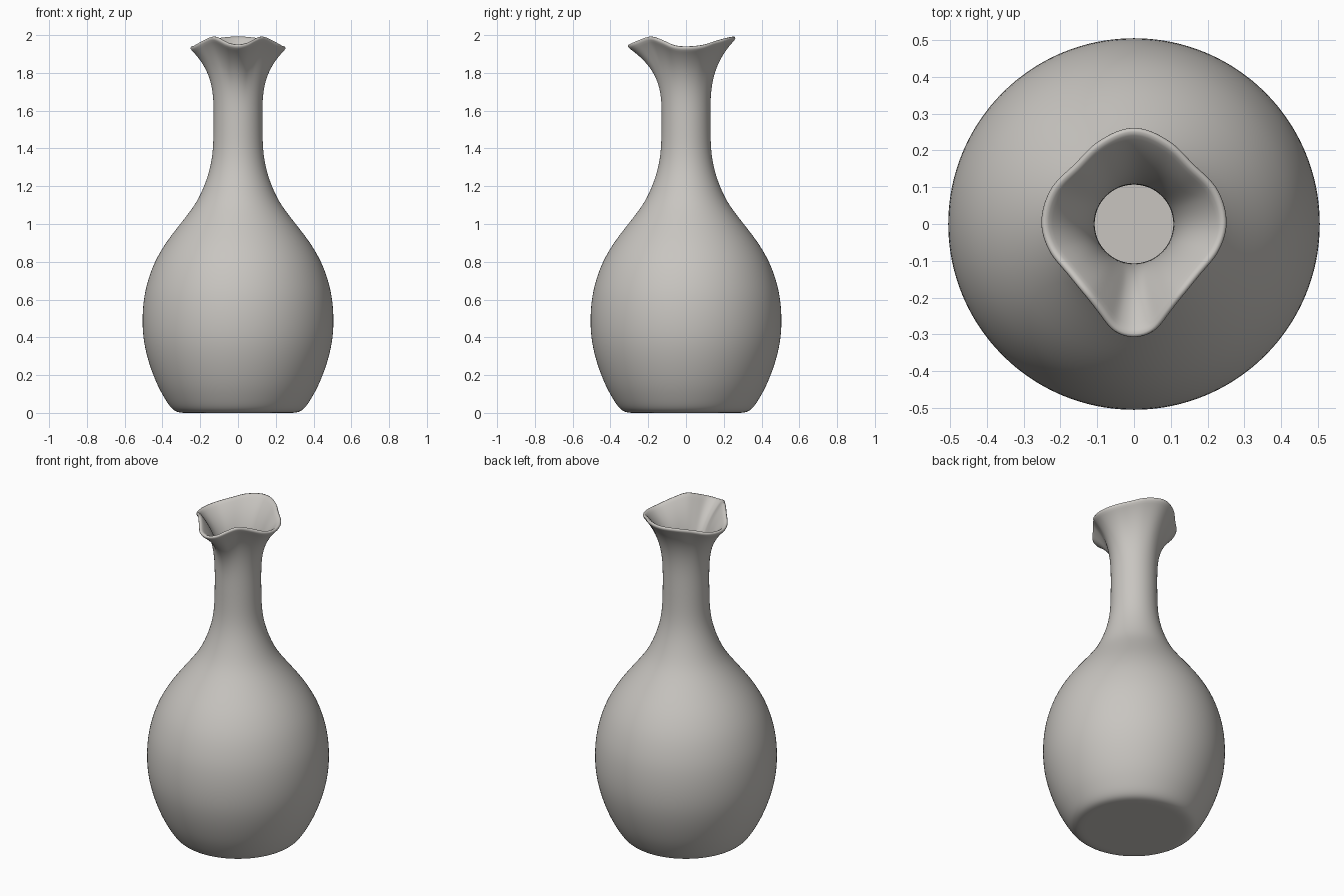
import bpy, bmesh, math

if "Cube" in bpy.data.objects:
    bpy.data.objects.remove(bpy.data.objects["Cube"])

SEG = 96          # segments around
NECK_Z = 1.56     # where the round neck starts to flare
NECK_R = 0.129

# body profile (radius, height), from the foot edge up to the neck
BODY = [(0.29, 0.0), (0.325, 0.006), (0.355, 0.028), (0.39, 0.08), (0.43, 0.155),
        (0.47, 0.26), (0.497, 0.37), (0.506, 0.48), (0.50, 0.59), (0.48, 0.69),
        (0.44, 0.80), (0.375, 0.91), (0.29, 1.02), (0.217, 1.12), (0.168, 1.23),
        (0.141, 1.33), (0.131, 1.43), (NECK_R, NECK_Z)]

# half of the pinched rim: (angle from the front in degrees, radius, height)
RIM = [(0, 0.315, 1.953), (11, 0.303, 1.963), (22, 0.266, 1.985), (35, 0.241, 2.0),
       (53, 0.232, 1.982), (74, 0.249, 1.952), (90, 0.258, 1.945), (112, 0.252, 1.953),
       (135, 0.235, 1.975), (157, 0.251, 1.992), (180, 0.268, 1.998)]


def smooth(keys, vals, x):
    """Smooth curve through the given values."""
    i = 0
    while i < len(keys) - 2 and x > keys[i + 1]:
        i += 1

    def slope(j):
        a, b = max(j - 1, 0), min(j + 1, len(keys) - 1)
        return (vals[b] - vals[a]) / (keys[b] - keys[a])
    h = keys[i + 1] - keys[i]
    t = (x - keys[i]) / h
    return ((2*t**3 - 3*t**2 + 1) * vals[i] + (t**3 - 2*t**2 + t) * h * slope(i)
            + (3*t**2 - 2*t**3) * vals[i + 1] + (t**3 - t**2) * h * slope(i + 1))


# mirror the rim table so it wraps past front and back smoothly
rim = [(-a, r, z) for a, r, z in RIM[2:0:-1]] + RIM + [(360 - a, r, z) for a, r, z in RIM[-2:-4:-1]]
rim_a, rim_r, rim_z = zip(*rim)

bm = bmesh.new()
rings = []


def add_ring(fn):
    ring = []
    for s in range(SEG):
        a = 2 * math.pi * s / SEG
        r, z = fn(a)
        ring.append(bm.verts.new((r * math.sin(a), -r * math.cos(a), z)))
    rings.append(ring)


# flat foot
for r in (0.1, 0.2, 0.26):
    add_ring(lambda a: (r, 0.0))

# round body and neck
idx = list(range(len(BODY)))
for k in range(2 * len(BODY) - 1):
    r = smooth(idx, [p[0] for p in BODY], k / 2)
    z = max(0.0, smooth(idx, [p[1] for p in BODY], k / 2))
    add_ring(lambda a: (r, z))

# flared, wavy mouth with pouring lip
STEPS = 18
for k in range(1, STEPS + 1):
    t = k / STEPS

    def flare(a):
        d = math.degrees(a)
        d = min(d, 360 - d)
        R = smooth(rim_a, rim_r, d)
        Z = smooth(rim_a, rim_z, d) - 0.014
        return NECK_R + (R - NECK_R) * t ** 3.1, NECK_Z + (Z - NECK_Z) * t
    add_ring(flare)

for lo, hi in zip(rings, rings[1:]):
    for s in range(SEG):
        n = (s + 1) % SEG
        bm.faces.new((lo[s], lo[n], hi[n], hi[s]))
centre = bm.verts.new((0, 0, 0))
for s in range(SEG):
    bm.faces.new((centre, rings[0][(s + 1) % SEG], rings[0][s]))
bmesh.ops.recalc_face_normals(bm, faces=bm.faces)
bm.faces.ensure_lookup_table()
if bm.faces[-1].normal.z > 0:   # foot must face down
    bmesh.ops.reverse_faces(bm, faces=bm.faces)

mesh = bpy.data.meshes.new("carafe")
bm.to_mesh(mesh)
bm.free()
carafe = bpy.data.objects.new("carafe", mesh)
bpy.context.collection.objects.link(carafe)

# one warm grey clay colour
clay = bpy.data.materials.new("warm grey clay")
clay.diffuse_color = (0.58, 0.56, 0.53, 1)
clay.use_nodes = True
clay.node_tree.nodes["Principled BSDF"].inputs["Base Color"].default_value = clay.diffuse_color
mesh.materials.append(clay)
mesh.shade_smooth()

# wall thickness inwards, then soften the rim
wall = carafe.modifiers.new("wall", 'SOLIDIFY')
wall.thickness = 0.022
wall.offset = -1
soft = carafe.modifiers.new("soft", 'SUBSURF')
soft.levels = soft.render_levels = 1
